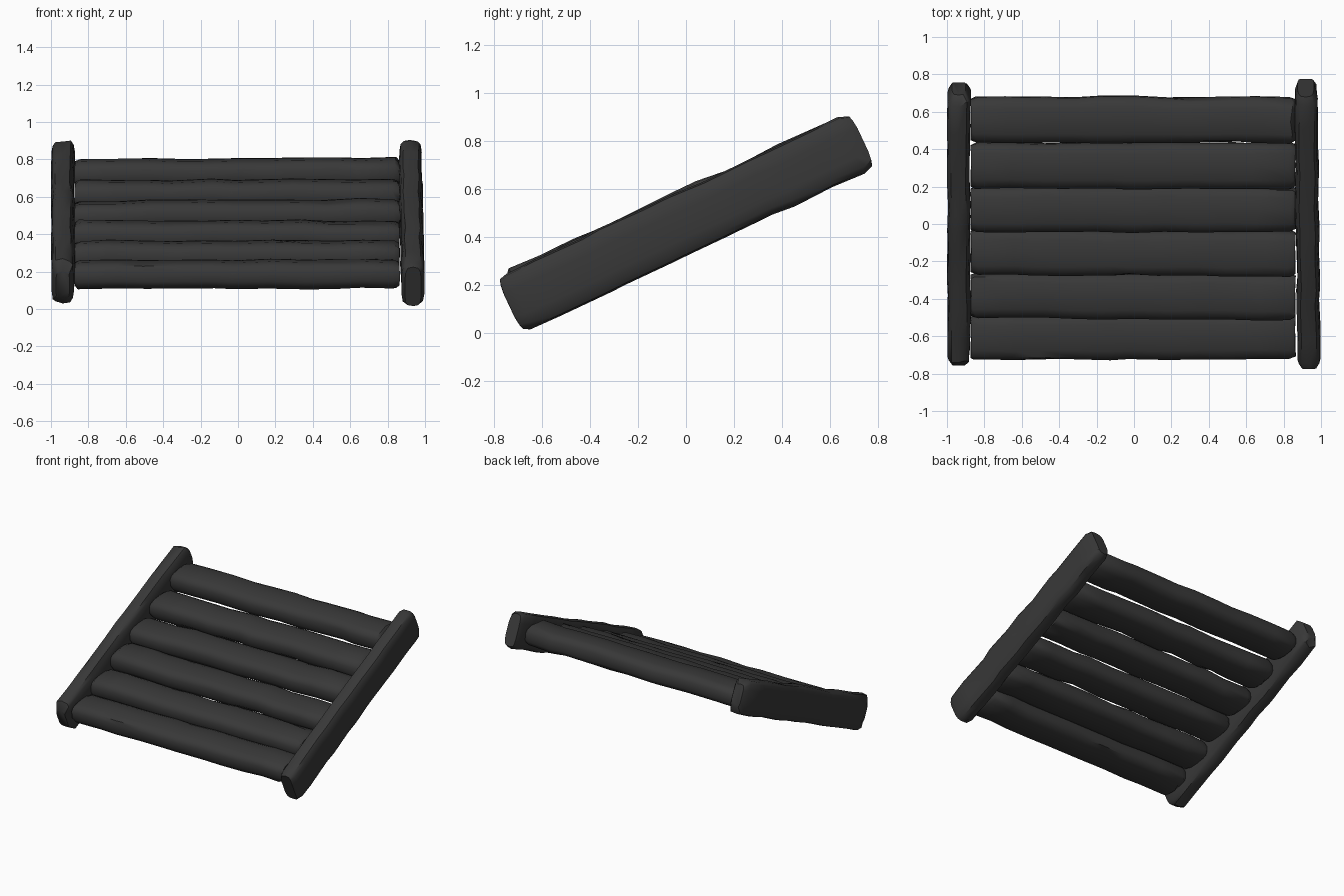
import bpy, bmesh, math, random
from mathutils import Matrix

if "Cube" in bpy.data.objects:
    bpy.data.objects.remove(bpy.data.objects["Cube"])

TILT = math.atan(0.467)
MID_Z = 0.46
dark = bpy.data.materials.new("charred_wood")
dark.diffuse_color = (0.04, 0.04, 0.04, 1)
dark.use_nodes = True
dark.node_tree.nodes["Principled BSDF"].inputs["Base Color"].default_value = dark.diffuse_color


def beam(name, length, width, height, matrix, seed, end_scale, inset, power, bulge,
         rings=11, sides=14):
    """Hand-hewn rounded beam along local X, with uneven rings and chipped edges."""
    rng = random.Random(seed)
    bm = bmesh.new()
    half = length / 2
    # stations: worn end, shoulder, uneven interior cuts, shoulder, worn end
    inner = [-half + inset + (length - 2 * inset) * i / (rings - 1) for i in range(rings)]
    inner = [x + (rng.uniform(-.04, .04) if 0 < i < rings - 1 else 0) for i, x in enumerate(inner)]
    stations = [-half] + inner + [half]
    loops = []
    for i, x in enumerate(stations):
        end = i in (0, len(stations) - 1)
        sw, sh = end_scale if end else (rng.uniform(.965, 1.025), rng.uniform(.96, 1.025))
        dy, dz = (0, 0) if end else (rng.uniform(-.004, .004), rng.uniform(-.004, .004))
        loop = []
        for k in range(sides):
            a = 2 * math.pi * (k + .5) / sides
            c, s = math.cos(a), math.sin(a)
            y = math.copysign(abs(c) ** (2 / power), c) * width / 2
            z = math.copysign(abs(s) ** (2 / power), s) * height / 2
            chip = .92 if not end and rng.random() < .07 else 1
            # worn ends bulge slightly outwards in the middle
            if end:
                jit = -math.copysign(bulge, x) * s * s
            else:
                jit = rng.uniform(-.015, .015)
            loop.append(bm.verts.new((x + jit, y * sw * chip + dy, z * sh * chip + dz)))
        loops.append(loop)
    for a, b in zip(loops, loops[1:]):
        for k in range(sides):
            n = (k + 1) % sides
            bm.faces.new((a[k], a[n], b[n], b[k]))
    bm.faces.new(loops[0])
    bm.faces.new(loops[-1])
    bmesh.ops.recalc_face_normals(bm, faces=bm.faces)
    me = bpy.data.meshes.new(name)
    bm.to_mesh(me)
    bm.free()
    me.transform(matrix)
    me.materials.append(dark)
    ob = bpy.data.objects.new(name, me)
    bpy.context.collection.objects.link(ob)
    bpy.context.view_layer.objects.active = ob
    ob.select_set(True)
    bpy.ops.object.shade_smooth_by_angle(angle=math.radians(45))
    ob.select_set(False)
    return ob


# sloping side rails
slope = Matrix.Rotation(TILT, 4, 'X') @ Matrix.Rotation(math.pi / 2, 4, 'Z')
for name, x, z, length, seed, ends, lean in (
        ("left_rail", -.937, MID_Z + .008, 1.62, 3, (.6, .62), 0.0),
        ("right_rail", .927, MID_Z, 1.63, 8, (.7, .9), .012)):
    m = Matrix.Translation((x, 0, z)) @ Matrix.Rotation(lean, 4, 'Z') @ slope
    beam(name, length, .125, .255, m, seed, ends, .05, 3.8, .012)

# level slats stepping up between the rails
for i, y in enumerate((-.602, -.383, -.152, .082, .312, .558)):
    rng = random.Random(40 + i)
    m = (Matrix.Translation((-.005, y, MID_Z + .008 + y * math.tan(TILT)))
         @ Matrix.Rotation(rng.uniform(-.006, .006), 4, 'Y')
         @ Matrix.Rotation(rng.uniform(-.006, .006), 4, 'Z')
         @ Matrix.Rotation(math.radians(6), 4, 'X'))
    beam(f"slat_{i + 1}", 1.74, .25, .155, m, 20 + i, (.88, .8), .03, 3.0, .005)
